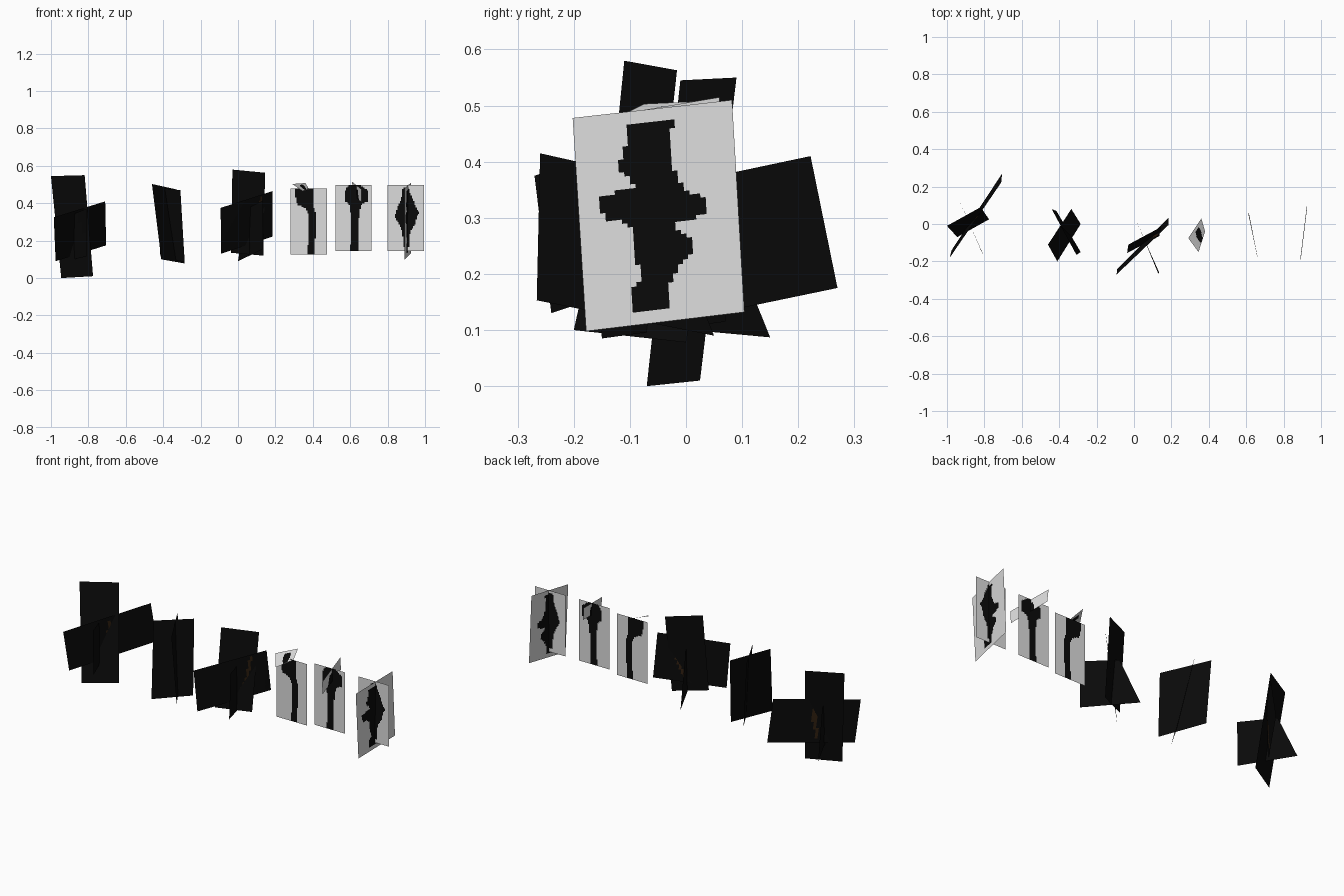
import bpy, bmesh
from mathutils import Vector


def material(name, rgb):
    m = bpy.data.materials.new(name)
    m.diffuse_color = (*rgb, 1)
    return m


BLACK = material("near black", (0.003, 0.003, 0.003))
GREY = material("light grey", (0.72, 0.72, 0.72))
BROWN = material("dark brown", (0.03, 0.014, 0.005))


def span(profile, v):
    """Left and right limits of a painted shape at height v (0 = top)."""
    for (v0, a0, b0), (v1, a1, b1) in zip(profile, profile[1:]):
        if v0 <= v <= v1:
            t = (v - v0) / (v1 - v0)
            return a0 + (a1 - a0) * t, b0 + (b1 - b0) * t
    return 1, 0


def card(name, tl, tr, br, bl, base=BLACK, paint=BLACK, profile=None, nu=30, nv=50):
    """Flat four-cornered leaf; cells inside the profile get the paint colour."""
    tl, tr, br, bl = map(Vector, (tl, tr, br, bl))
    if not profile:
        nu = nv = 4
    bm = bmesh.new()
    grid = [[bm.verts.new(tl.lerp(tr, i / nu).lerp(bl.lerp(br, i / nu), j / nv))
             for i in range(nu + 1)] for j in range(nv + 1)]
    for j in range(nv):
        for i in range(nu):
            f = bm.faces.new((grid[j][i], grid[j + 1][i],
                              grid[j + 1][i + 1], grid[j][i + 1]))
            if profile:
                a, b = span(profile, (j + 0.5) / nv)
                f.material_index = int(a <= (i + 0.5) / nu <= b)
    me = bpy.data.meshes.new(name)
    bm.to_mesh(me)
    bm.free()
    me.materials.append(base)
    me.materials.append(paint)
    ob = bpy.data.objects.new(name, me)
    bpy.context.collection.objects.link(ob)
    return ob


def front_card(name, x0, x1, y, z0, z1, profile):
    """Upright grey card facing straight forward."""
    card(name, (x0, y, z1), (x1, y, z1), (x1, y, z0), (x0, y, z0),
         GREY, BLACK, profile)


# Dark leaf cluster at the left end
card("left_tall_leaf", (-1, -.01, .545), (-.82, .09, .55),
     (-.775, .025, .01), (-.945, -.07, 0))
card("left_wide_leaf", (-.985, -.18, .325), (-.71, .222, .41),
     (-.705, .27, .175), (-.975, -.14, .09),
     BLACK, BROWN, [(0.1, .50, .54), (0.5, .47, .52), (0.9, .42, .45)])
card("left_cross_leaf", (-.90, .05, .335), (-.81, -.16, .37),
     (-.81, -.155, .115), (-.945, .15, .087))

# Second dark cluster
card("second_tall_leaf", (-.46, -.11, .503), (-.335, .08, .475),
     (-.285, .0, .078), (-.41, -.2, .1))
card("second_cross_leaf", (-.44, .08, .485), (-.308, -.165, .47),
     (-.285, -.15, .085), (-.415, .07, .115))

# Third dark cluster
card("third_tall_leaf", (-.03, -.11, .58), (.145, -.016, .563),
     (.135, -.065, .12), (-.037, -.155, .135))
card("third_wide_leaf", (-.093, -.27, .375), (.185, -.005, .465),
     (.185, .035, .222), (-.09, -.24, .13),
     BLACK, BROWN, [(0.05, .76, .80), (0.5, .69, .73), (0.9, .56, .60)])
card("third_cross_leaf", (.045, -.06, .37), (.135, -.26, .415),
     (.13, -.266, .153), (0, .05, .09))

# Pale cards with a dark bent stalk and cap
front_card("bent_stalk_card", .28, .475, -.05, .127, .48,
           [(0, .14, .62), (.12, .14, .65), (.25, .2, .62), (.3, .42, .65),
            (.4, .5, .7), (.6, .5, .7), (.8, .49, .68), (.99, .47, .66)])
card("bent_stalk_cap", (.29, -.075, .503), (.36, .03, .508),
     (.38, -.04, .475), (.345, -.15, .465),
     GREY, BLACK, [(.2, .45, .7), (.5, .35, .75), (.95, .4, .65)])

# Pale card with a straight stalk and cap
front_card("straight_stalk_card", .52, .715, -.05, .145, .497,
           [(0, .38, .68), (.08, .27, .89), (.25, .27, .89), (.3, .4, .7),
            (.5, .43, .65), (.75, .43, .62), (.99, .41, .62)])
card("straight_stalk_cap", (.61, .06, .515), (.66, -.18, .475),
     (.66, -.175, .405), (.615, .055, .445),
     GREY, BLACK, [(.3, .4, .6), (.99, .35, .7)])

# Pale crossed cards with a dark branching shape
front_card("branch_front_card", .8, .995, -.05, .145, .497,
           [(.05, .42, .57), (.2, .38, .68), (.36, .26, .8), (.42, .24, .86),
            (.48, .19, .8), (.6, .32, .75), (.7, .41, .62), (.94, .43, .6)])
card("branch_side_card", (.89, -.202, .478), (.925, .082, .51),
     (.925, .104, .132), (.89, -.178, .098), GREY, BLACK,
     [(.07, .346, .648), (.14, .335, .587), (.26, .256, .59), (.35, .368, .645),
      (.385, .15, .66), (.45, .15, .793), (.485, .155, .815), (.515, .30, .81),
      (.555, .34, .577), (.635, .32, .715), (.705, .33, .68), (.76, .39, .60),
      (.82, .32, .547), (.87, .285, .53), (.94, .285, .52)])
